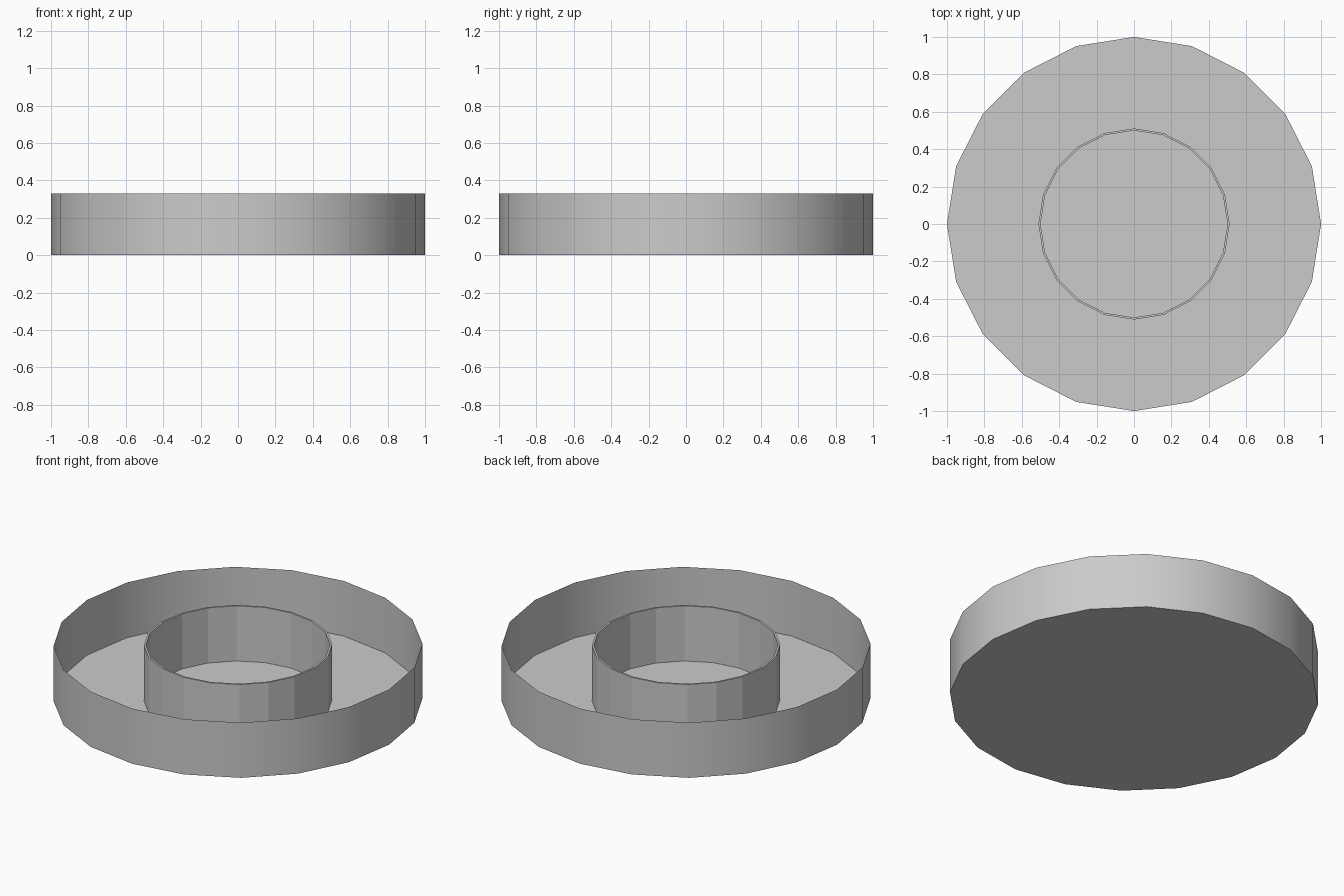
import bpy, bmesh
from math import cos, sin, tau

if "Cube" in bpy.data.objects:
    bpy.data.objects.remove(bpy.data.objects["Cube"])

SIDES = 20
HEIGHT = 0.33


def revolve(name, profile, smooth=False, floor=False):
    """Turn a (radius, z) profile around z; optionally close its first loop."""
    bm = bmesh.new()
    loops = [[bm.verts.new((r * cos(tau * i / SIDES), r * sin(tau * i / SIDES), z))
              for i in range(SIDES)] for r, z in profile]
    for a, b in zip(loops, loops[1:]):
        for i in range(SIDES):
            j = (i + 1) % SIDES
            face = bm.faces.new((a[i], a[j], b[j], b[i]))
            face.smooth = smooth
    if floor:
        bm.faces.new(loops[0][::-1])
        for edge in bm.edges:
            if all(v.co.z == 0 for v in edge.verts):
                edge.smooth = False
    mesh = bpy.data.meshes.new(name)
    bm.to_mesh(mesh)
    bm.free()
    obj = bpy.data.objects.new(name, mesh)
    bpy.context.collection.objects.link(obj)
    return obj


# Open pan: thin outer wall on a flat floor
revolve("outer_pan", [(1.0, 0), (1.0, HEIGHT)], smooth=True, floor=True)

# Inner ring: narrow faceted wall with a flat rim
revolve("inner_ring", [(0.511, 0), (0.511, HEIGHT), (0.5, HEIGHT), (0.5, 0)])
